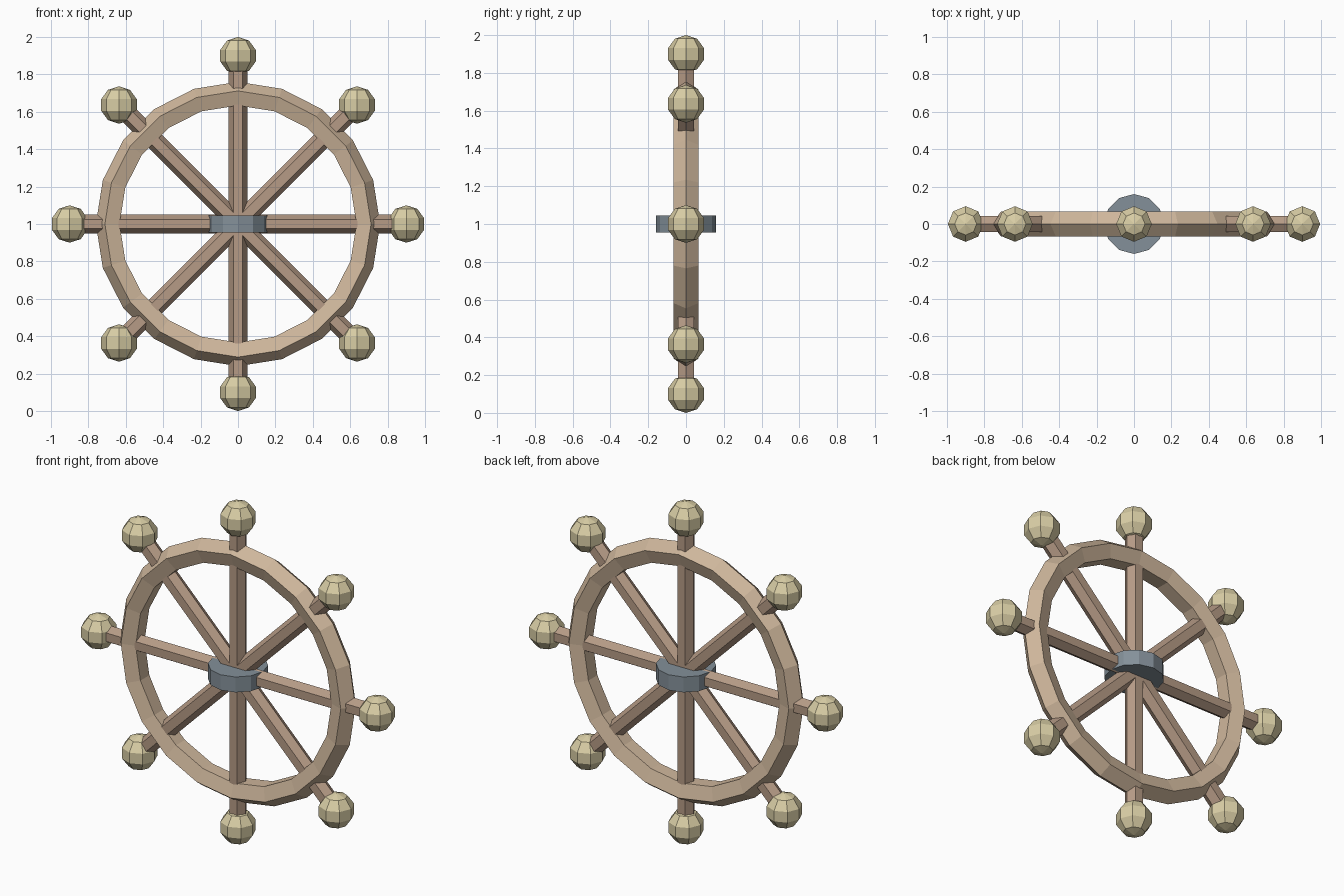
import bpy, bmesh
from math import sin, cos, pi
from mathutils import Matrix, Vector

if "Cube" in bpy.data.objects:
    bpy.data.objects.remove(bpy.data.objects["Cube"])

CENTRE = Vector((0, 0, 1))


def material(name, rgb):
    m = bpy.data.materials.new(name)
    m.diffuse_color = (*rgb, 1)
    m.use_nodes = True
    m.node_tree.nodes["Principled BSDF"].inputs["Base Color"].default_value = m.diffuse_color
    return m


def make(name, bm, mat):
    bmesh.ops.recalc_face_normals(bm, faces=bm.faces)
    mesh = bpy.data.meshes.new(name)
    bm.to_mesh(mesh)
    bm.free()
    mesh.materials.append(mat)
    ob = bpy.data.objects.new(name, mesh)
    bpy.context.collection.objects.link(ob)
    return ob


rim_wood = material("rim_wood", (0.62, 0.47, 0.33))
spoke_wood = material("spoke_wood", (0.47, 0.33, 0.24))
brass = material("brass", (0.70, 0.62, 0.38))
steel = material("steel", (0.23, 0.28, 0.32))

# Rim: pentagon section swept round 20 segments
MAJOR, MINOR, SEGS, SIDES = 0.69, 0.07, 20, 5
bm = bmesh.new()
rings = []
for i in range(SEGS):
    a = 2 * pi * i / SEGS
    ring = []
    for j in range(SIDES):
        b = 2 * pi * j / SIDES
        r = MAJOR + MINOR * cos(b)
        ring.append(bm.verts.new((r * cos(a), MINOR * sin(b), 1 + r * sin(a))))
    rings.append(ring)
for i in range(SEGS):
    p, q = rings[i], rings[(i + 1) % SEGS]
    for j in range(SIDES):
        k = (j + 1) % SIDES
        bm.faces.new((p[j], p[k], q[k], q[j]))
make("rim", bm, rim_wood)

# Hub: upright twelve-sided disc
bm = bmesh.new()
bmesh.ops.create_cone(bm, cap_ends=True, segments=12, radius1=0.16, radius2=0.16,
                      depth=0.09, matrix=Matrix.Translation(CENTRE))
make("hub", bm, steel)

# Eight hexagonal spokes, each with a faceted knob on its end
SPOKE_END = 0.84
for i in range(8):
    a = i * pi / 4
    turn = Matrix.Translation(CENTRE) @ Matrix.Rotation(a, 4, 'Y')
    bm = bmesh.new()
    bmesh.ops.create_cone(bm, cap_ends=True, segments=6, radius1=0.05, radius2=0.05,
                          depth=SPOKE_END,
                          matrix=turn @ Matrix.Translation((0, 0, SPOKE_END / 2))
                          @ Matrix.Rotation(pi / 2, 4, 'Z'))
    make(f"spoke_{i + 1}", bm, spoke_wood)

    bm = bmesh.new()
    pos = CENTRE + 0.9 * Vector((sin(a), 0, cos(a)))
    bmesh.ops.create_uvsphere(bm, u_segments=8, v_segments=5, radius=0.1,
                              matrix=Matrix.Translation(pos))
    make(f"knob_{i + 1}", bm, brass)
